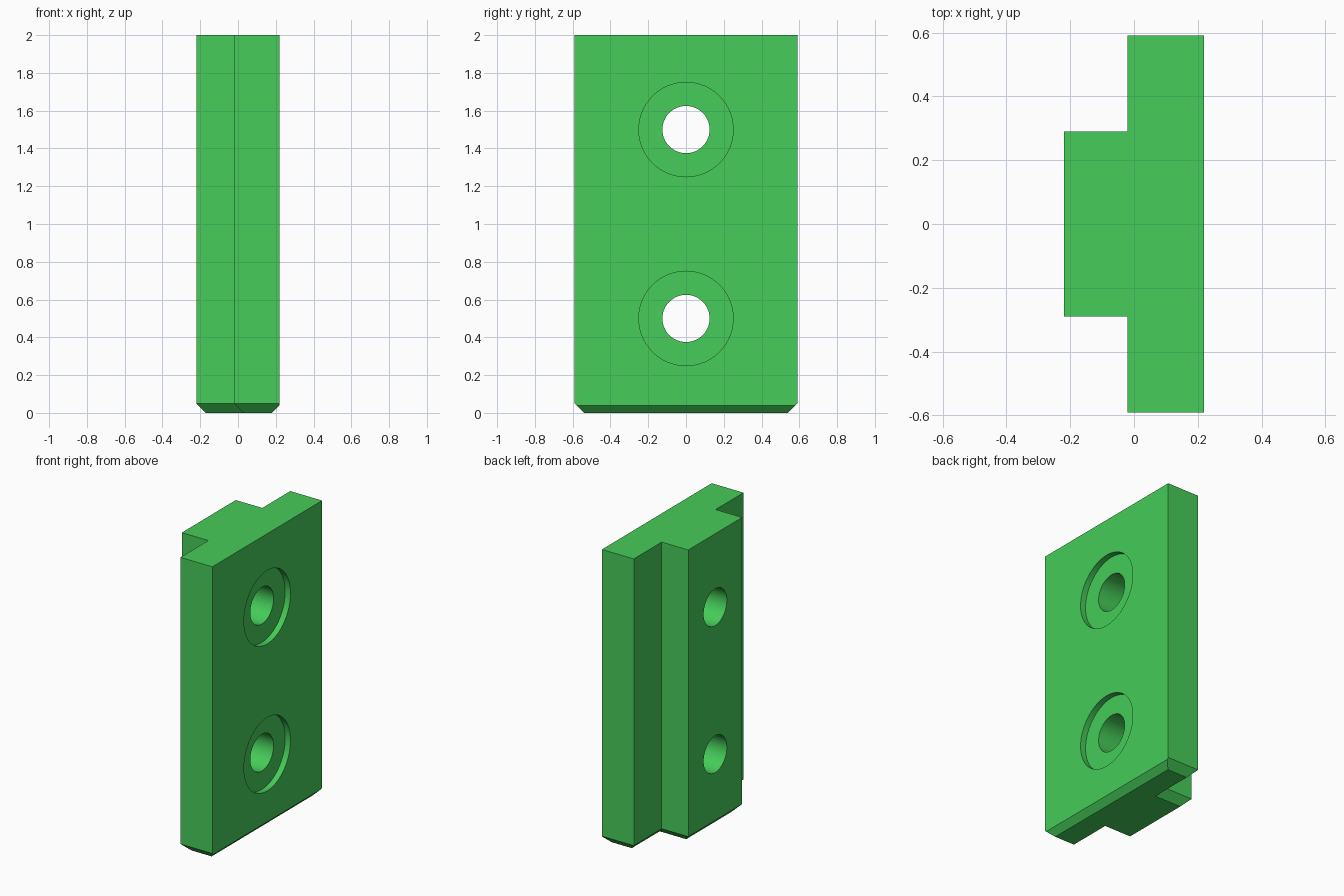
import bpy, bmesh, math
from mathutils import Matrix

cube = bpy.data.objects.get("Cube")
if cube:
    bpy.data.objects.remove(cube, do_unlink=True)

# Single green material
green = bpy.data.materials.new("bright green")
green.use_nodes = True
colour = (0.061, 0.604, 0.10, 1.0)
green.diffuse_color = colour
green.node_tree.nodes["Principled BSDF"].inputs["Base Color"].default_value = colour

FRONT, BACK, STEP, RIB, HALF = 0.22, -0.22, -0.02, 0.29, 0.59
HOLES = (0.5, 1.5)


def section(inset, face_inset):
    """T-shaped outline shrunk by inset; the wide face has its own inset."""
    f, s, b = FRONT - face_inset, STEP + inset, BACK + inset
    r, h = RIB - inset, HALF - inset
    half = [(f, h), (s, h), (s, r), (b, r)]
    return half + [(x, -y) for x, y in reversed(half)]


def make_object(name, bm):
    mesh = bpy.data.meshes.new(name)
    bm.to_mesh(mesh)
    bm.free()
    mesh.materials.append(green)
    obj = bpy.data.objects.new(name, mesh)
    bpy.context.collection.objects.link(obj)
    return obj


# T-section plate with a chamfered lower end
bm = bmesh.new()
levels = [(0.0, 0.05, 0.04), (0.04, 0.01, 0.0), (0.05, 0.0, 0.0), (2.0, 0.0, 0.0)]
rings = [[bm.verts.new((x, y, z)) for x, y in section(i, fi)] for z, i, fi in levels]
for low, high in zip(rings, rings[1:]):
    for k in range(len(low)):
        n = (k + 1) % len(low)
        bm.faces.new((low[k], low[n], high[n], high[k]))
bm.faces.new(rings[0][::-1])
bm.faces.new(rings[-1])
bmesh.ops.recalc_face_normals(bm, faces=bm.faces)
bmesh.ops.dissolve_limit(bm, angle_limit=0.01, verts=bm.verts, edges=bm.edges)
plate = make_object("t_section_plate", bm)
bpy.context.view_layer.objects.active = plate
plate.select_set(True)


# Through holes and shallow counterbores
def drill(radius, x0, x1, z):
    bm = bmesh.new()
    place = Matrix.Translation(((x0 + x1) / 2, 0, z)) @ Matrix.Rotation(math.pi / 2, 4, 'Y')
    bmesh.ops.create_cone(bm, cap_ends=True, segments=64, radius1=radius,
                          radius2=radius, depth=x1 - x0, matrix=place)
    cutter = make_object("hole_cutter", bm)
    cutter.hide_render = True
    mod = plate.modifiers.new("drill", 'BOOLEAN')
    mod.operation = 'DIFFERENCE'
    mod.solver = 'EXACT'
    mod.object = cutter
    bpy.ops.object.modifier_apply(modifier=mod.name)
    bpy.data.objects.remove(cutter, do_unlink=True)


for z in HOLES:
    drill(0.25, FRONT - 0.04, FRONT + 0.1, z)
    drill(0.125, BACK - 0.1, FRONT + 0.1, z)

bpy.ops.object.shade_smooth_by_angle(angle=math.radians(30))
